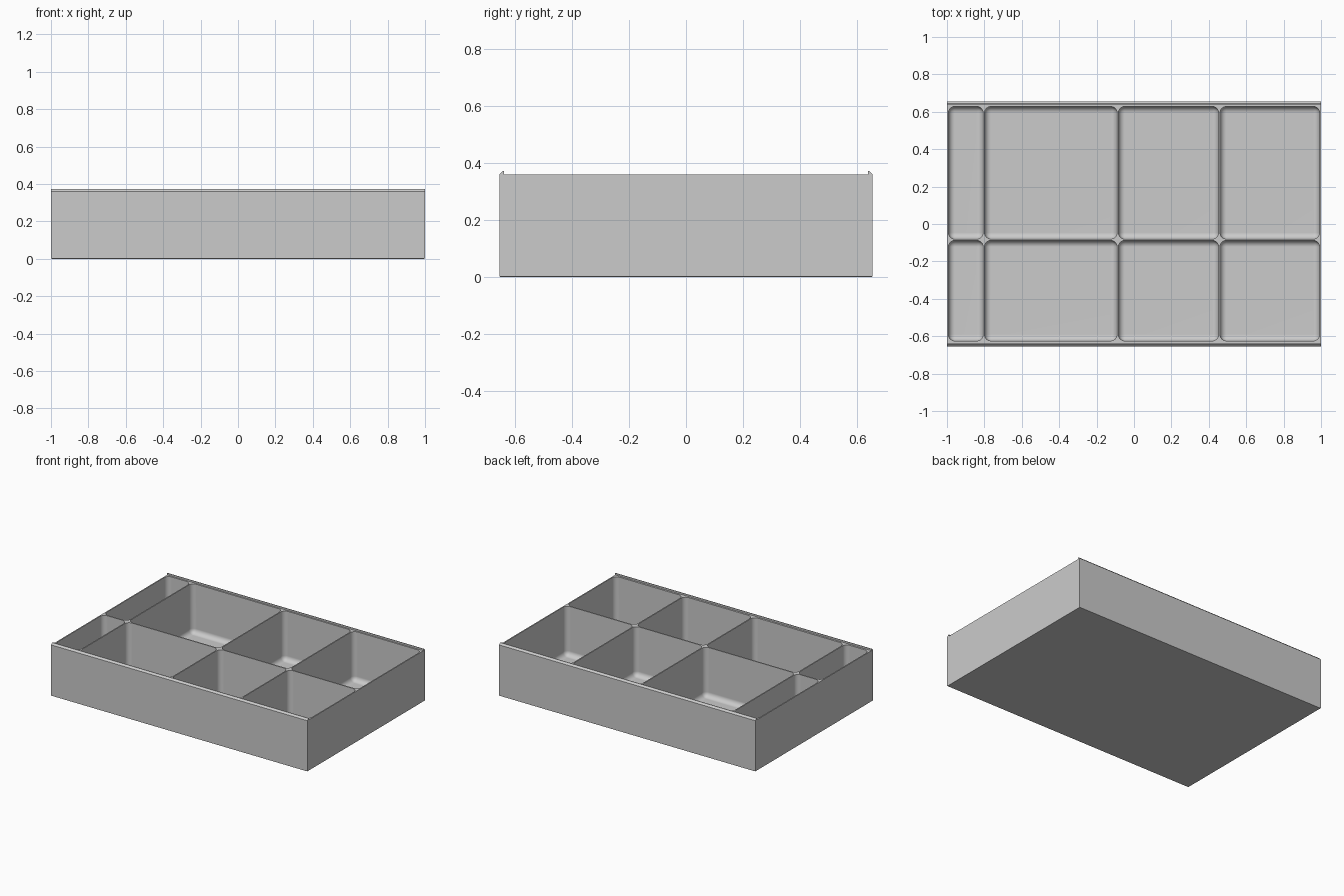
import bpy, bmesh, math

cube = bpy.data.objects.get("Cube")
if cube:
    bpy.data.objects.remove(cube, do_unlink=True)

grey = bpy.data.materials.new("light grey")
grey.use_nodes = True
colour = (0.6, 0.6, 0.6, 1)
grey.diffuse_color = colour
grey.node_tree.nodes["Principled BSDF"].inputs["Base Color"].default_value = colour

HALF_X, HALF_Y = 1.0, 0.655
RIM, TOP = 0.36, 0.372        # divider height, lip height
FLOOR, FILLET = 0.012, 0.034


def make_object(name, bm):
    bmesh.ops.recalc_face_normals(bm, faces=bm.faces)
    mesh = bpy.data.meshes.new(name)
    bm.to_mesh(mesh)
    bm.free()
    mesh.materials.append(grey)
    obj = bpy.data.objects.new(name, mesh)
    bpy.context.collection.objects.link(obj)
    return obj


def tray_body():
    # Cross-section with raised, chamfered lips, extruded along x
    half = [(HALF_Y, 0), (HALF_Y, RIM), (HALF_Y - 0.012, TOP),
            (HALF_Y - 0.017, TOP), (HALF_Y - 0.017, RIM)]
    outline = half + [(-y, z) for y, z in reversed(half)]
    bm = bmesh.new()
    face = bm.faces.new([bm.verts.new((-HALF_X, y, z)) for y, z in outline])
    ext = bmesh.ops.extrude_face_region(bm, geom=[face])
    verts = [v for v in ext["geom"] if isinstance(v, bmesh.types.BMVert)]
    bmesh.ops.translate(bm, verts=verts, vec=(2 * HALF_X, 0, 0))
    # Softened bottom edge
    bottom = [e for e in bm.edges if all(v.co.z < 0.001 for v in e.verts)]
    bmesh.ops.bevel(bm, geom=bottom, offset=0.005, segments=2, profile=0.5, affect='EDGES')
    return make_object("compartment_tray", bm)


def add_pocket(bm, x0, x1, y0, y1):
    # Box with rounded upright corners and a rounded floor edge
    verts = bmesh.ops.create_cube(bm, size=1)["verts"]
    for v in verts:
        v.co = (x1 if v.co.x > 0 else x0, y1 if v.co.y > 0 else y0,
                0.5 if v.co.z > 0 else FLOOR)
    edges = {e for v in verts for e in v.link_edges
             if any(w.co.z < 0.1 for w in e.verts)}
    bmesh.ops.bevel(bm, geom=list(edges), offset=FILLET, segments=6,
                    profile=0.5, affect='EDGES')


tray = tray_body()

# Four columns by two rows of pockets
columns = [(-0.992, -0.807), (-0.799, -0.091), (-0.083, 0.452), (0.46, 0.992)]
rows = [(-0.625, -0.088), (-0.08, 0.628)]
bm = bmesh.new()
for x0, x1 in columns:
    for y0, y1 in rows:
        add_pocket(bm, x0, x1, y0, y1)
cutter = make_object("pocket_cutter", bm)
cutter.hide_render = True

cut = tray.modifiers.new("pockets", 'BOOLEAN')
cut.operation = 'DIFFERENCE'
cut.solver = 'EXACT'
cut.object = cutter

bpy.ops.object.select_all(action='DESELECT')
tray.select_set(True)
bpy.context.view_layer.objects.active = tray
bpy.ops.object.modifier_apply(modifier=cut.name)
bpy.data.objects.remove(cutter, do_unlink=True)

# Smooth fillets, crisp rims, flat-looking walls
bpy.ops.object.shade_smooth_by_angle(angle=math.radians(35))
weighted = tray.modifiers.new("flat walls", 'WEIGHTED_NORMAL')
weighted.keep_sharp = True
